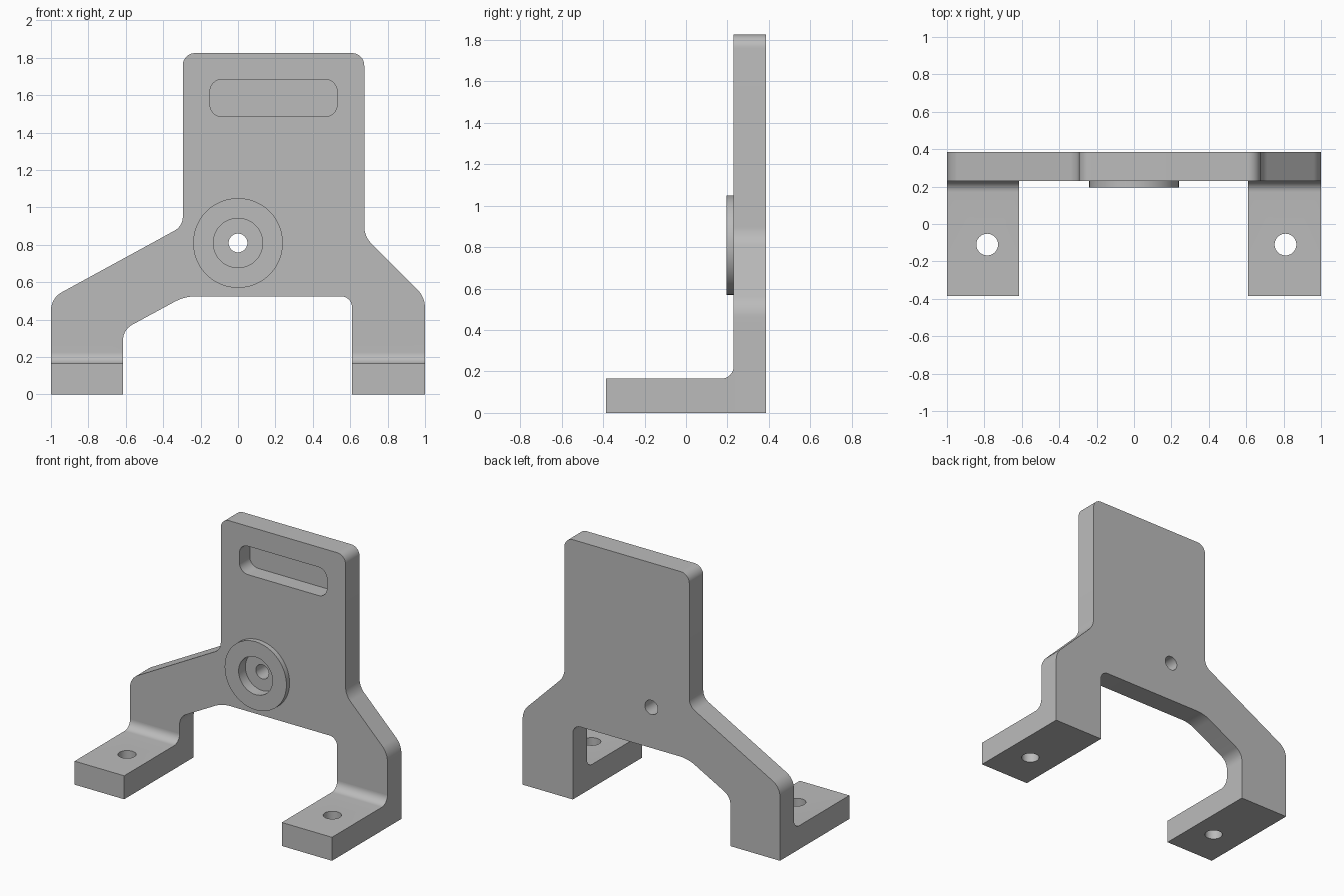
import bpy, bmesh, math
from mathutils import Vector, Matrix

cube = bpy.data.objects.get("Cube")
if cube:
    bpy.data.objects.remove(cube, do_unlink=True)

grey = bpy.data.materials.new("light_grey")
grey.use_nodes = True
GREY = (0.5, 0.5, 0.5, 1)
grey.diffuse_color = GREY
grey.node_tree.nodes["Principled BSDF"].inputs["Base Color"].default_value = GREY

# Axis maps from (u, v, depth) to the model's frame
FRONT = lambda u, v, d: (u, d, v)
SIDE = lambda u, v, d: (d, u, v)
TOP = lambda u, v, d: (u, v, d)


def rounded(corners, steps=10):
    """Turn (u, v, radius) corners into an outline with tangent arcs."""
    out = []
    for i, (u, v, r) in enumerate(corners):
        p = Vector((u, v))
        if r == 0:
            out.append(p)
            continue
        a = (Vector(corners[i - 1][:2]) - p).normalized()
        b = (Vector(corners[(i + 1) % len(corners)][:2]) - p).normalized()
        half = a.angle(b) / 2
        centre = p + (a + b).normalized() * (r / math.sin(half))
        start = p + a * (r / math.tan(half)) - centre
        end = p + b * (r / math.tan(half)) - centre
        turn = math.atan2(start.x * end.y - start.y * end.x, start.dot(end))
        for k in range(steps + 1):
            out.append(centre + Matrix.Rotation(turn * k / steps, 2) @ start)
    return out


def circle(u, v, r, sides=48):
    return [Vector((u + r * math.cos(2 * math.pi * k / sides),
                    v + r * math.sin(2 * math.pi * k / sides))) for k in range(sides)]


def extrude(name, outline, d0, d1, axes):
    bm = bmesh.new()
    lo = [bm.verts.new(axes(p.x, p.y, d0)) for p in outline]
    hi = [bm.verts.new(axes(p.x, p.y, d1)) for p in outline]
    bm.faces.new(lo)
    bm.faces.new(hi)
    n = len(outline)
    for i in range(n):
        j = (i + 1) % n
        bm.faces.new((lo[i], lo[j], hi[j], hi[i]))
    bmesh.ops.recalc_face_normals(bm, faces=bm.faces)
    mesh = bpy.data.meshes.new(name)
    bm.to_mesh(mesh)
    bm.free()
    mesh.materials.append(grey)
    obj = bpy.data.objects.new(name, mesh)
    bpy.context.collection.objects.link(obj)
    return obj


def combine(target, tool, operation):
    mod = target.modifiers.new(operation.lower(), 'BOOLEAN')
    mod.operation = operation
    mod.solver = 'EXACT'
    mod.object = tool
    bpy.context.view_layer.objects.active = target
    bpy.ops.object.modifier_apply(modifier=mod.name)
    bpy.data.objects.remove(tool, do_unlink=True)


FACE, BACK, BOSS_FACE = 0.23, 0.385, 0.195
BOSS_Z = 0.81

# Upright plate with two splayed legs
plate_corners = [
    (-1, 0, 0), (-0.615, 0, 0), (-0.615, 0.346, 0.095), (-0.285, 0.525, 0.25),
    (0.61, 0.525, 0.06), (0.61, 0, 0), (1, 0, 0), (1, 0.52, 0.14),
    (0.675, 0.845, 0.13), (0.675, 1.825, 0.065), (-0.295, 1.825, 0.065),
    (-0.295, 0.9, 0.085), (-1, 0.515, 0.11)]
bracket = extrude("bracket", rounded(plate_corners), FACE, BACK, FRONT)

# Feet, each with a fillet running up into its leg
foot_corners = [(-0.385, 0, 0), (FACE, 0, 0), (FACE, 0.225, 0),
                (FACE - 0.0001, 0.165, 0.0599), (-0.385, 0.165, 0)]
for x0, x1, hole_x in ((-1, -0.615, -0.785), (0.61, 1, 0.81)):
    combine(bracket, extrude("foot", rounded(foot_corners), x0, x1, SIDE), 'UNION')
    combine(bracket, extrude("foot_hole", circle(hole_x, -0.11, 0.058), -0.1, 0.3, TOP),
            'DIFFERENCE')

# Round boss with a counterbore and a through hole
combine(bracket, extrude("boss", circle(0, BOSS_Z, 0.24), BOSS_FACE, FACE + 0.02, FRONT), 'UNION')
combine(bracket, extrude("counterbore", circle(0, BOSS_Z, 0.132), 0.1, 0.27, FRONT), 'DIFFERENCE')
combine(bracket, extrude("through_hole", circle(0, BOSS_Z, 0.05), 0.1, 0.5, FRONT), 'DIFFERENCE')

# Blind slot near the top
slot_corners = [(-0.15, 1.485, 0.065), (0.53, 1.485, 0.065),
                (0.53, 1.685, 0.065), (-0.15, 1.685, 0.065)]
combine(bracket, extrude("slot", rounded(slot_corners), 0.1, FACE + 0.115, FRONT), 'DIFFERENCE')

# Smooth the arcs, keep the edges crisp
bpy.ops.object.select_all(action='DESELECT')
bracket.select_set(True)
bpy.context.view_layer.objects.active = bracket
bpy.ops.object.shade_smooth_by_angle(angle=math.radians(30))
